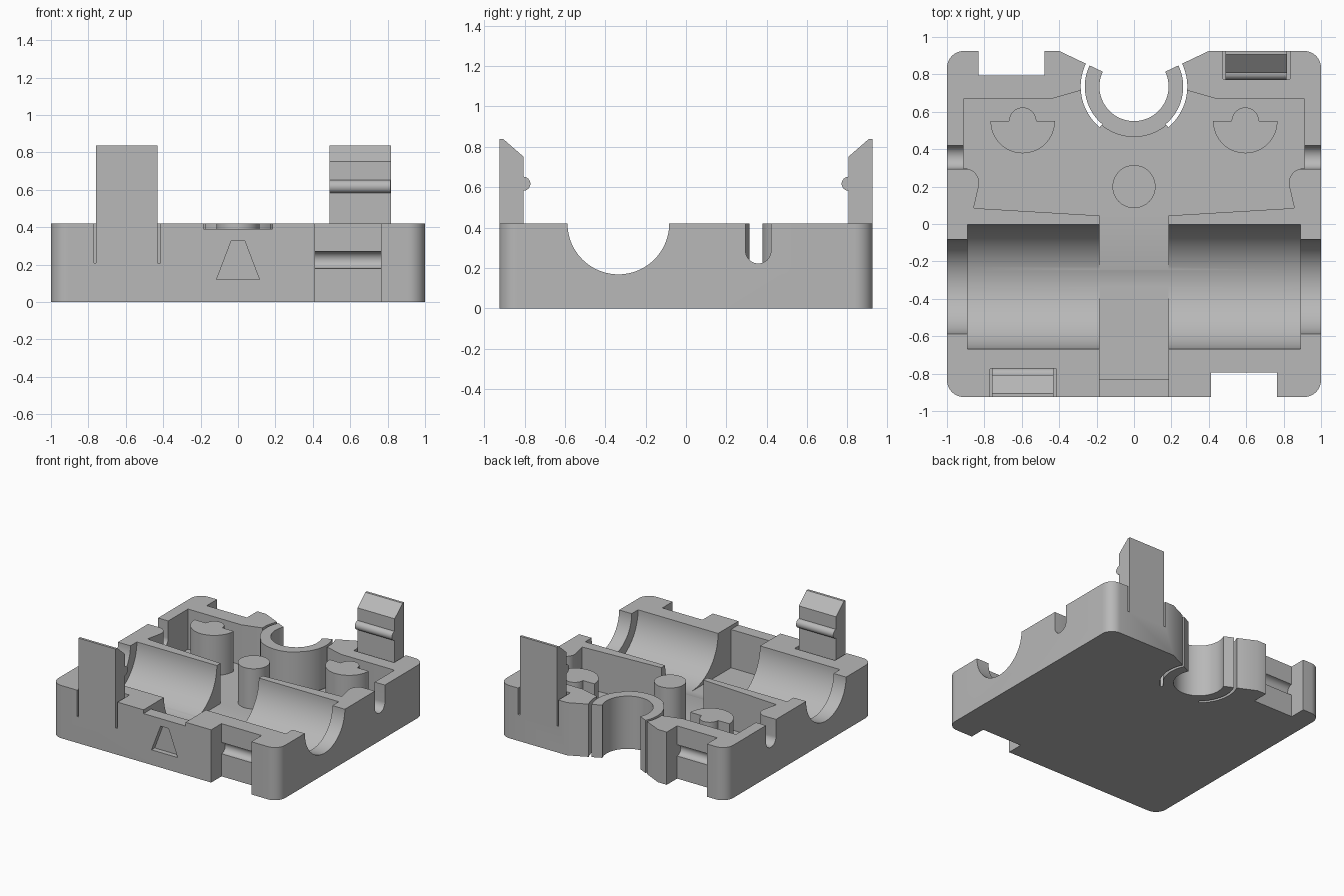
import bpy, bmesh
from math import cos, sin, radians

cube = bpy.data.objects.get("Cube")
if cube:
    bpy.data.objects.remove(cube)

grey = bpy.data.materials.new("plain grey")
grey.use_nodes = True
COLOUR = (0.48, 0.48, 0.48, 1)
grey.diffuse_color = COLOUR
grey.node_tree.nodes["Principled BSDF"].inputs["Base Color"].default_value = COLOUR

W, D, H = 1.0, 0.925, 0.42      # half width, half depth, height
FLOOR = 0.10
RING_Y = 0.735                  # centre of the open ring
TROUGH_Y = -0.335


def arc(cx, cy, r, a0, a1, n=32):
    """Points on an arc, angles in degrees."""
    steps = [radians(a0 + (a1 - a0) * i / n) for i in range(n + 1)]
    return [(cx + r * cos(a), cy + r * sin(a)) for a in steps]


def circle(cx, cy, r, n=64):
    return arc(cx, cy, r, 0, 360, n)[:-1]


def rect(x0, x1, y0, y1):
    return [(x0, y0), (x1, y0), (x1, y1), (x0, y1)]


def prism(name, pts, lo, hi, axis="z"):
    """Extrude a 2D outline along an axis."""
    place = {"x": lambda a, b, t: (t, a, b),
             "y": lambda a, b, t: (a, t, b),
             "z": lambda a, b, t: (a, b, t)}[axis]
    bm = bmesh.new()
    low = [bm.verts.new(place(a, b, lo)) for a, b in pts]
    high = [bm.verts.new(place(a, b, hi)) for a, b in pts]
    bm.faces.new(low)
    bm.faces.new(high)
    for i in range(len(pts)):
        j = (i + 1) % len(pts)
        bm.faces.new((low[i], low[j], high[j], high[i]))
    bmesh.ops.recalc_face_normals(bm, faces=bm.faces)
    mesh = bpy.data.meshes.new(name)
    bm.to_mesh(mesh)
    bm.free()
    mesh.materials.append(grey)
    ob = bpy.data.objects.new(name, mesh)
    bpy.context.collection.objects.link(ob)
    return ob


def combine(target, tools, operation):
    """Apply booleans one after another and remove the tools."""
    for tool in tools:
        mod = target.modifiers.new("boolean", "BOOLEAN")
        mod.operation, mod.solver, mod.object = operation, "EXACT", tool
    graph = bpy.context.evaluated_depsgraph_get()
    mesh = bpy.data.meshes.new_from_object(target.evaluated_get(graph))
    target.modifiers.clear()
    target.data = mesh
    for tool in tools:
        bpy.data.objects.remove(tool)


# Rounded block
r = 0.09
outline = []
for i, (sx, sy) in enumerate(((1, 1), (-1, 1), (-1, -1), (1, -1))):
    outline += arc(sx * (W - r), sy * (D - r), r, 90 * i, 90 * i + 90, 10)
body = prism("housing", outline, 0, H)
cuts = []


def cut(pts, lo, hi, axis="z"):
    cuts.append(prism("cutter", pts, lo, hi, axis))


# Chamber, following the ring at the back and a round boss at each side
left_half = [(-0.185, 0.045), (-0.857, 0.085)]
left_half += arc(-0.905, 0.22, 0.077, -10, 94, 12)
left_half += [(-0.91, 0.67), (-0.44, 0.67), (-0.28, 0.715)]
right_half = [(-x, y) for x, y in reversed(left_half)]
cut(left_half + arc(0, RING_Y, 0.27, 184, 356) + right_half, FLOOR, 0.6)

# Central channel, front rim recess and the two-step trough
cut([(0.15, 0.6), (0.15, FLOOR), (-0.334, FLOOR), (-0.336, 0.085),
     (-0.83, 0.085), (-0.83, 0.6)], -0.185, 0.185, "x")
cut(rect(-0.185, 0.185, -1.1, -0.8), 0.39, 0.6)
cut(circle(TROUGH_Y, H, 0.333, 96), -0.89, 0.89, "x")
cut(circle(TROUGH_Y, H, 0.252, 96), -1.1, 1.1, "x")

# Side cable grooves
cut(arc(0.358, 0.285, 0.063, 180, 360, 24) + [(0.421, 0.6), (0.295, 0.6)],
    -1.1, 1.1, "x")

# Ring bore with flared mouth, and the thin slits beside the ring arms
flare = 25.4
mouth = arc(0, RING_Y, 0.185, 180 - flare, 360 + flare, 48)
cut(mouth + [(0.6, RING_Y + 0.285), (-0.6, RING_Y + 0.285)], -0.1, 0.6)
for a0, a1 in ((-50, 29), (151, 230)):
    cut(arc(0, RING_Y, 0.285, a0, a1, 24) + arc(0, RING_Y, 0.263, a1, a0, 24),
        -0.1, 0.6)

# Front marker recess
cut([(-0.035, 0.33), (0.035, 0.33), (0.115, 0.12), (-0.115, 0.12)],
    -1.1, -0.885, "y")

# Catch notches with a snap groove, and pockets around the clips
clips = []
for side, label, clip_x, notch_x in ((-1, "front", -0.594, 0.588),
                                     (1, "back", 0.653, -0.655)):
    def span(a, b):
        return sorted((side * a, side * b))

    cut(rect(notch_x - 0.177, notch_x + 0.177, *span(0.795, 1.1)), -0.1, 0.6)
    cut(circle(side * 0.795, 0.225, 0.045, 32),
        notch_x - 0.176, notch_x + 0.176, "x")
    cut(rect(clip_x - 0.176, clip_x + 0.18, *span(0.775, 1.1)), 0.21, 0.6)
    profile = [(D, 0.2), (D, 0.838), (0.905, 0.838), (0.806, 0.752), (0.806, 0.2)]
    clip = prism(label + "_clip", [(side * y, z) for y, z in profile],
                 clip_x - 0.164, clip_x + 0.164, "x")
    bead = prism("bead", circle(side * 0.806, 0.617, 0.035, 32),
                 clip_x - 0.1635, clip_x + 0.1635, "x")
    combine(clip, [bead], "UNION")
    clips.append(clip)

combine(body, cuts, "DIFFERENCE")

# Standing posts inside the chamber
parts = [body, *clips]
parts.append(prism("centre_post", circle(0, 0.2, 0.115), FLOOR - 0.02, H))
for sx, label in ((-1, "right"), (1, "left")):
    cx = sx * 0.595
    shape = arc(cx, 0.55, 0.172, 180, 360) + arc(cx, 0.55, 0.073, 0, 180, 20)
    parts.append(prism(label + "_keyed_post", shape, FLOOR - 0.02, H))

# Smooth curves, sharp edges
bpy.ops.object.select_all(action="DESELECT")
for ob in parts:
    ob.select_set(True)
bpy.context.view_layer.objects.active = body
bpy.ops.object.shade_smooth_by_angle(angle=radians(30))
